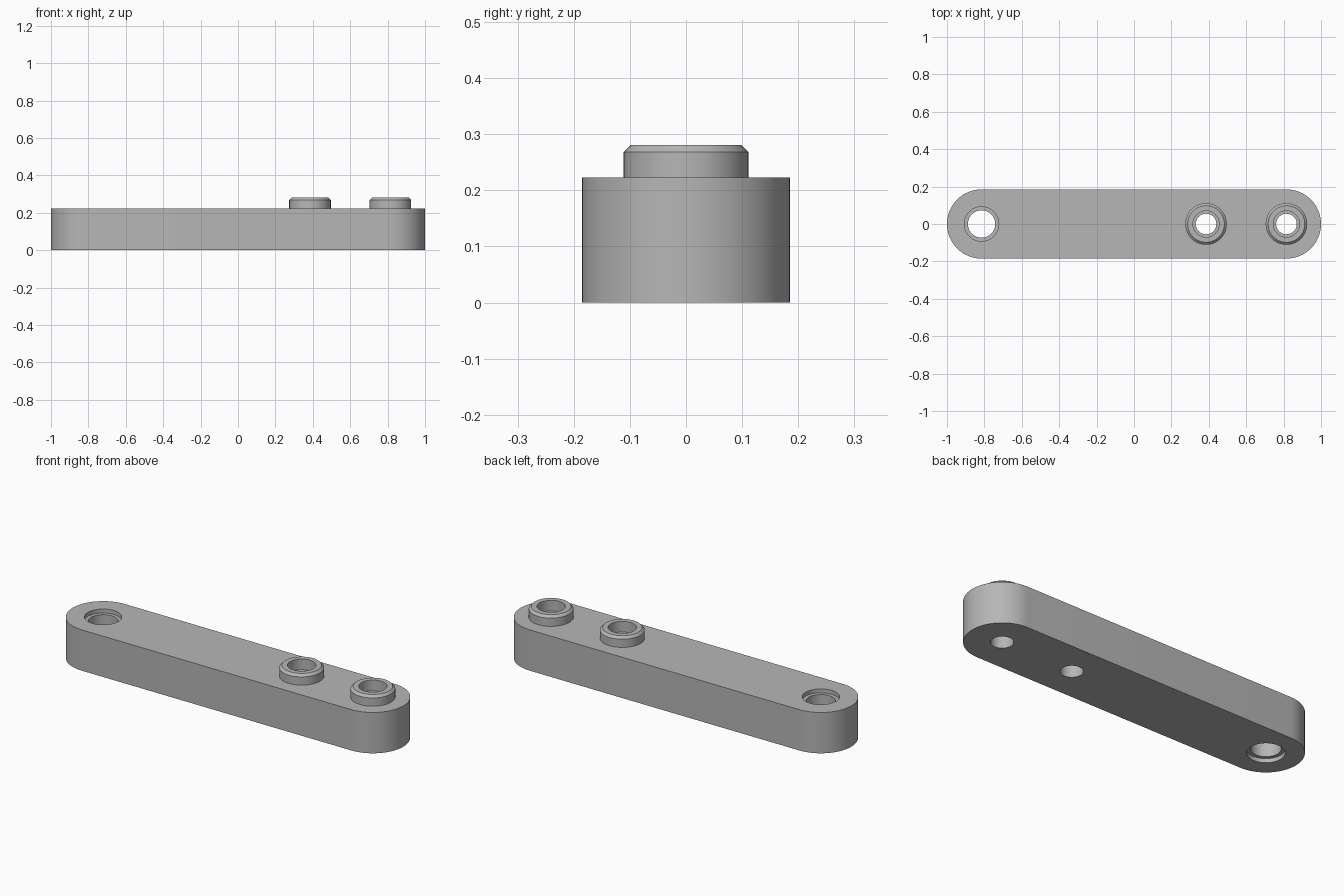
import bpy
import bmesh
from math import sin, cos, pi, radians

cube = bpy.data.objects.get("Cube")
if cube:
    bpy.data.objects.remove(cube)

HALF_WIDTH, HEIGHT, STUD_TOP = 0.185, 0.223, 0.281
END_X = 1 - HALF_WIDTH
SEGMENTS = 64

grey = bpy.data.materials.new("light grey")
grey.use_nodes = True
colour = (0.47, 0.47, 0.47, 1)
grey.diffuse_color = colour
grey.node_tree.nodes["Principled BSDF"].inputs["Base Color"].default_value = colour


def make_object(name, bm):
    bmesh.ops.recalc_face_normals(bm, faces=bm.faces)
    mesh = bpy.data.meshes.new(name)
    bm.to_mesh(mesh)
    bm.free()
    mesh.materials.append(grey)
    obj = bpy.data.objects.new(name, mesh)
    bpy.context.collection.objects.link(obj)
    return obj


def activate(obj):
    bpy.ops.object.select_all(action="DESELECT")
    obj.select_set(True)
    bpy.context.view_layer.objects.active = obj


def smooth(obj):
    activate(obj)
    bpy.ops.object.shade_smooth_by_angle(angle=radians(30))


def lathe(name, profile, x, ring=False):
    """Turn (radius, z) points about a vertical axis: a closed ring or a capped solid."""
    bm = bmesh.new()
    loops = []
    for r, z in profile:
        angles = [2 * pi * i / SEGMENTS for i in range(SEGMENTS)]
        loops.append([bm.verts.new((x + r * cos(a), r * sin(a), z)) for a in angles])
    pairs = list(zip(loops, loops[1:]))
    if ring:
        pairs.append((loops[-1], loops[0]))
    else:
        bm.faces.new(loops[0])
        bm.faces.new(loops[-1])
    for low, high in pairs:
        for i in range(SEGMENTS):
            j = (i + 1) % SEGMENTS
            bm.faces.new((low[i], low[j], high[j], high[i]))
    return make_object(name, bm)


# Bar with fully rounded ends
bm = bmesh.new()
outline = []
half = SEGMENTS // 2
for side in (1, -1):
    for i in range(half + 1):
        a = -pi / 2 + pi * i / half
        outline.append(bm.verts.new((side * (END_X + HALF_WIDTH * cos(a)),
                                     side * HALF_WIDTH * sin(a), 0)))
base = bm.faces.new(outline)
top = bmesh.ops.extrude_face_region(bm, geom=[base], use_keep_orig=True)["geom"]
bmesh.ops.translate(bm, verts=[v for v in top if isinstance(v, bmesh.types.BMVert)],
                    vec=(0, 0, HEIGHT))
bar = make_object("bar", bm)

# Cutters: a hole recessed at both faces, and narrow holes under the studs
RECESS = 0.022
WIDE, NARROW = 0.092, 0.073
stud_places = {"inner": 0.385, "end": END_X}
cutters = [lathe("pin_hole_cutter",
                 [(WIDE, -0.05), (WIDE, RECESS), (NARROW, RECESS),
                  (NARROW, HEIGHT - RECESS), (WIDE, HEIGHT - RECESS),
                  (WIDE, HEIGHT + 0.05)], -END_X)]
for place, x in stud_places.items():
    cutters.append(lathe(place + "_hole_cutter",
                         [(0.055, -0.05), (0.055, HEIGHT + 0.05)], x))
for cutter in cutters:
    cutter.hide_render = True
    cut = bar.modifiers.new(cutter.name, "BOOLEAN")
    cut.operation = "DIFFERENCE"
    cut.solver = "EXACT"
    cut.object = cutter
    activate(bar)
    bpy.ops.object.modifier_apply(modifier=cut.name)
    bpy.data.objects.remove(cutter)
smooth(bar)

# Hollow studs with a chamfered rim
for place, x in stud_places.items():
    stud = lathe(place + "_stud",
                 [(0.07, HEIGHT - 0.01), (0.111, HEIGHT - 0.01), (0.111, STUD_TOP - 0.013),
                  (0.098, STUD_TOP), (0.07, STUD_TOP)], x, ring=True)
    smooth(stud)
